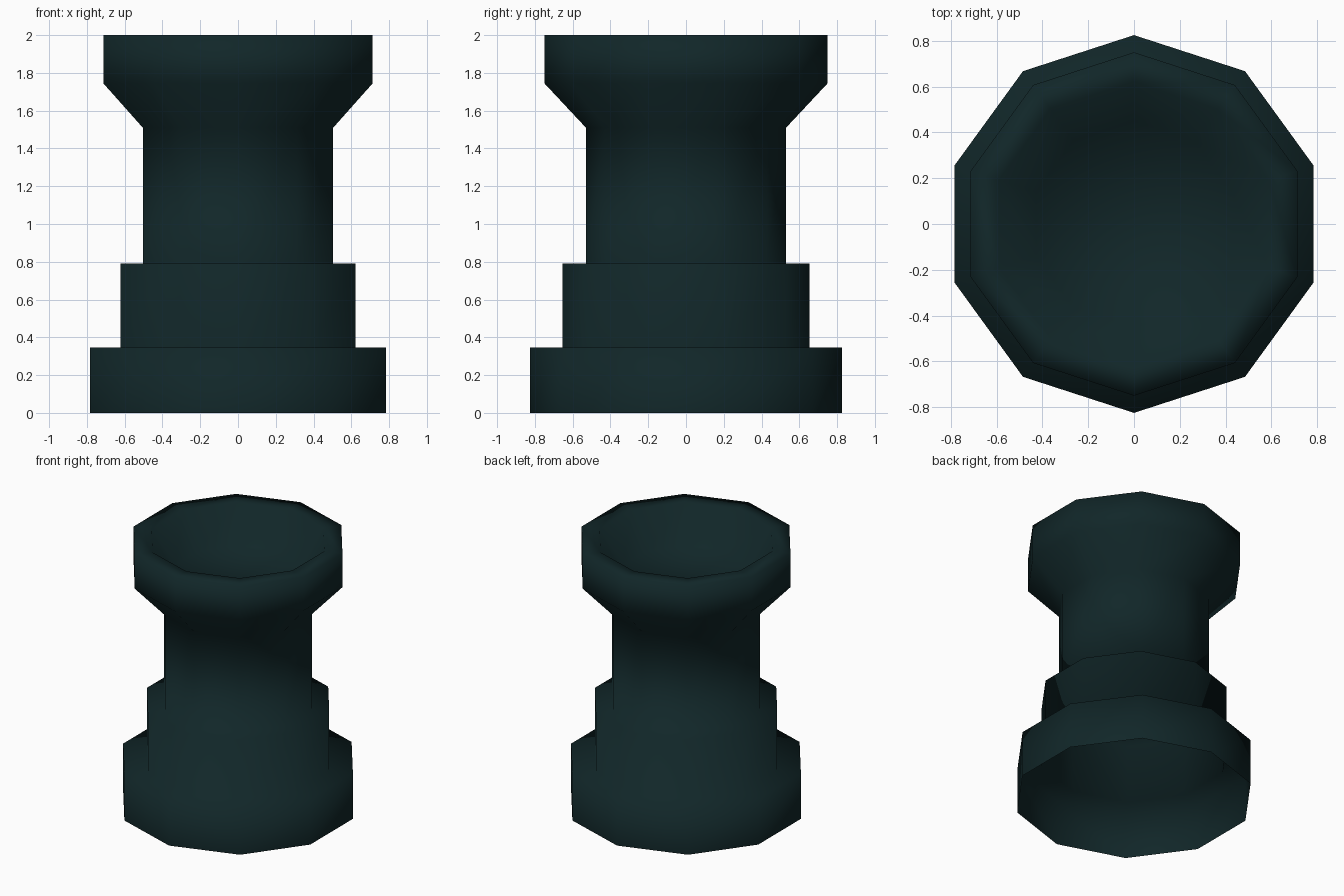
import bpy
import bmesh
import math

if "Cube" in bpy.data.objects:
    bpy.data.objects.remove(bpy.data.objects["Cube"])

SIDES = 10

# One flat colour for the whole piece
mat = bpy.data.materials.new("dark teal")
mat.diffuse_color = (0.0055, 0.0195, 0.0215, 1.0)
mat.use_nodes = True
mat.node_tree.nodes["Principled BSDF"].inputs["Base Color"].default_value = mat.diffuse_color

# Profile (radius, height): open foot, two steps, column, flared head, rim, bowl
profile = [
    (0.825, 0.0), (0.825, 0.345),
    (0.655, 0.345), (0.655, 0.79),
    (0.53, 0.79), (0.53, 1.51),
    (0.75, 1.745), (0.75, 2.0),
    (0.62, 2.0), (0.45, 1.75),
]


def lathe(name, points):
    """Sweep the profile round z with a corner pointing along y."""
    bm = bmesh.new()
    rings = []
    for r, z in points:
        ring = []
        for i in range(SIDES):
            a = math.pi / 2 + 2 * math.pi * i / SIDES
            ring.append(bm.verts.new((r * math.cos(a), r * math.sin(a), z)))
        rings.append(ring)
    for low, high in zip(rings, rings[1:]):
        for i in range(SIDES):
            j = (i + 1) % SIDES
            bm.faces.new((low[i], low[j], high[j], high[i]))
    # Bowl floor
    bm.faces.new(rings[-1])
    for f in bm.faces:
        f.smooth = True
    mesh = bpy.data.meshes.new(name)
    bm.to_mesh(mesh)
    bm.free()
    mesh.materials.append(mat)
    obj = bpy.data.objects.new(name, mesh)
    bpy.context.collection.objects.link(obj)
    return obj


lathe("stepped_pedestal", profile)
